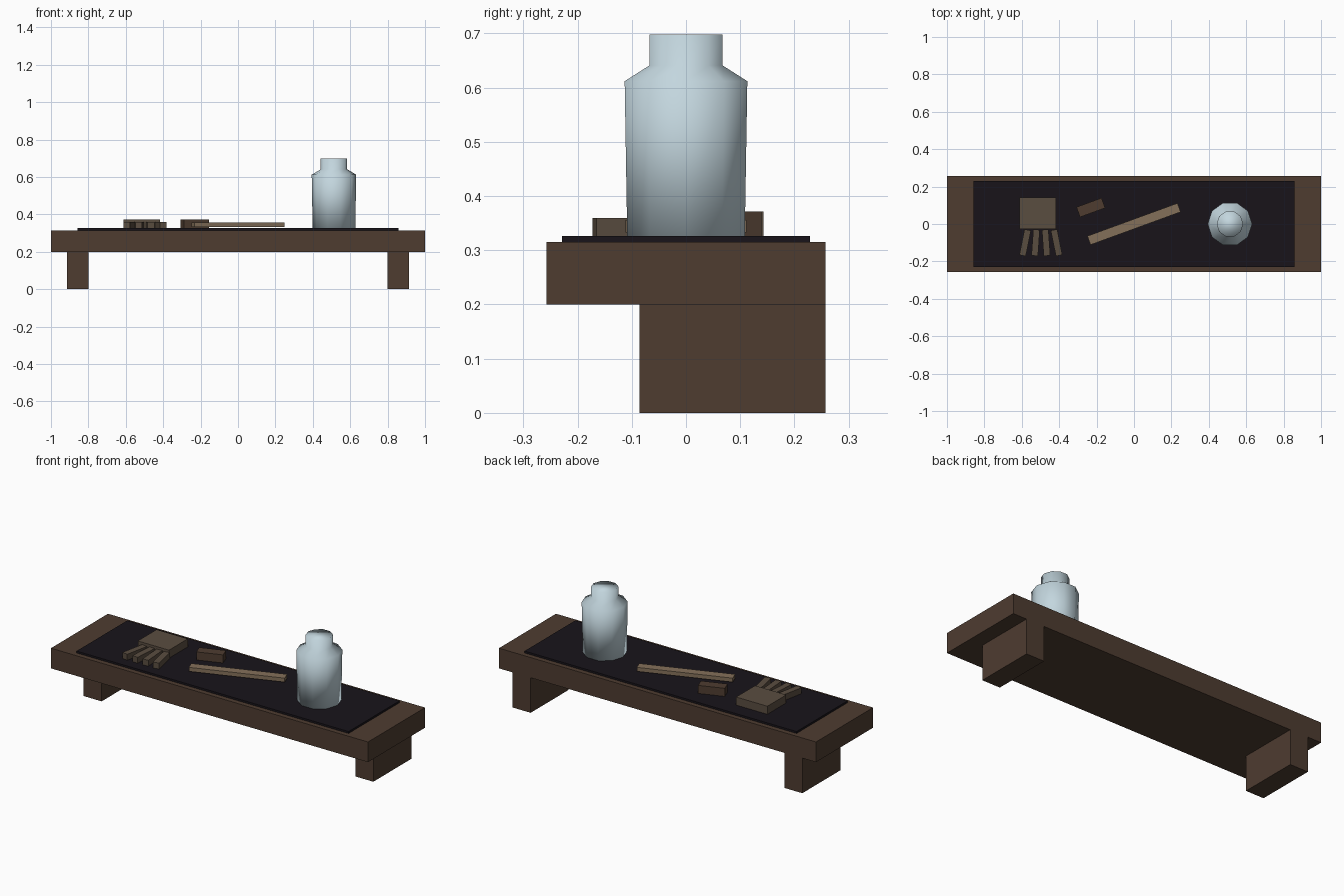
import bpy, bmesh, math

if "Cube" in bpy.data.objects:
    bpy.data.objects.remove(bpy.data.objects["Cube"])


def material(name, rgb):
    m = bpy.data.materials.new(name)
    # sRGB 0-255 to linear
    m.diffuse_color = [((c / 255 + 0.055) / 1.055) ** 2.4 for c in rgb] + [1]
    m.use_nodes = True
    m.node_tree.nodes["Principled BSDF"].inputs["Base Color"].default_value = m.diffuse_color
    return m


wood = material("dark_wood", (78, 60, 48))
cloth = material("black_cloth", (24, 20, 26))
leather = material("worn_leather", (90, 77, 64))
pale_wood = material("pale_wood", (132, 112, 90))
glaze = material("pale_blue_glaze", (195, 214, 222))


def box(name, centre, size, mat, angle=0):
    bpy.ops.mesh.primitive_cube_add(size=1, location=centre, rotation=(0, 0, angle))
    ob = bpy.context.object
    ob.name = name
    ob.scale = size
    ob.data.materials.append(mat)
    return ob


def lathe(name, centre, profile, sides, mat):
    bm = bmesh.new()
    rings = [[bm.verts.new((r * math.cos(2 * math.pi * i / sides),
                            r * math.sin(2 * math.pi * i / sides), z))
              for i in range(sides)] for r, z in profile]
    for a, b in zip(rings, rings[1:]):
        for i in range(sides):
            j = (i + 1) % sides
            bm.faces.new((a[i], a[j], b[j], b[i]))
    bm.faces.new(rings[0][::-1])
    bm.faces.new(rings[-1])
    for f in bm.faces:
        f.smooth = True
    me = bpy.data.meshes.new(name)
    bm.to_mesh(me)
    bm.free()
    ob = bpy.data.objects.new(name, me)
    ob.location = centre
    me.materials.append(mat)
    bpy.context.collection.objects.link(ob)
    return ob


# Shelf board, brackets and runner cloth
box("shelf_board", (0, 0, 0.2575), (2, 0.514, 0.115), wood)
for side, x in (("left", -0.857), ("right", 0.857)):
    box(side + "_bracket", (x, 0.0855, 0.1), (0.114, 0.343, 0.2), wood)
box("runner_cloth", (0, 0, 0.3205), (1.716, 0.458, 0.011), cloth)

# Ten-sided jar with sloped shoulder and neck
lathe("jar", (0.513, 0, 0),
      [(0.114, 0.326), (0.119, 0.612), (0.071, 0.641), (0.071, 0.698)], 10, glaze)

# Glove: palm and four splayed fingers
box("glove_palm", (-0.515, 0.058, 0.349), (0.197, 0.17, 0.046), leather)
for i, (x, a) in enumerate(((-0.582, -0.2), (-0.526, -0.07), (-0.470, 0.07), (-0.414, 0.2))):
    box(f"glove_finger_{i + 1}", (x, -0.1, 0.343), (0.035, 0.14, 0.034), leather, a)

# Small block and long stick, both turned the same way
box("small_block", (-0.231, 0.088, 0.349), (0.143, 0.057, 0.046), wood, 0.35)
box("stick", (0, 0, 0.344), (0.513, 0.05, 0.023), pale_wood, 0.35)
